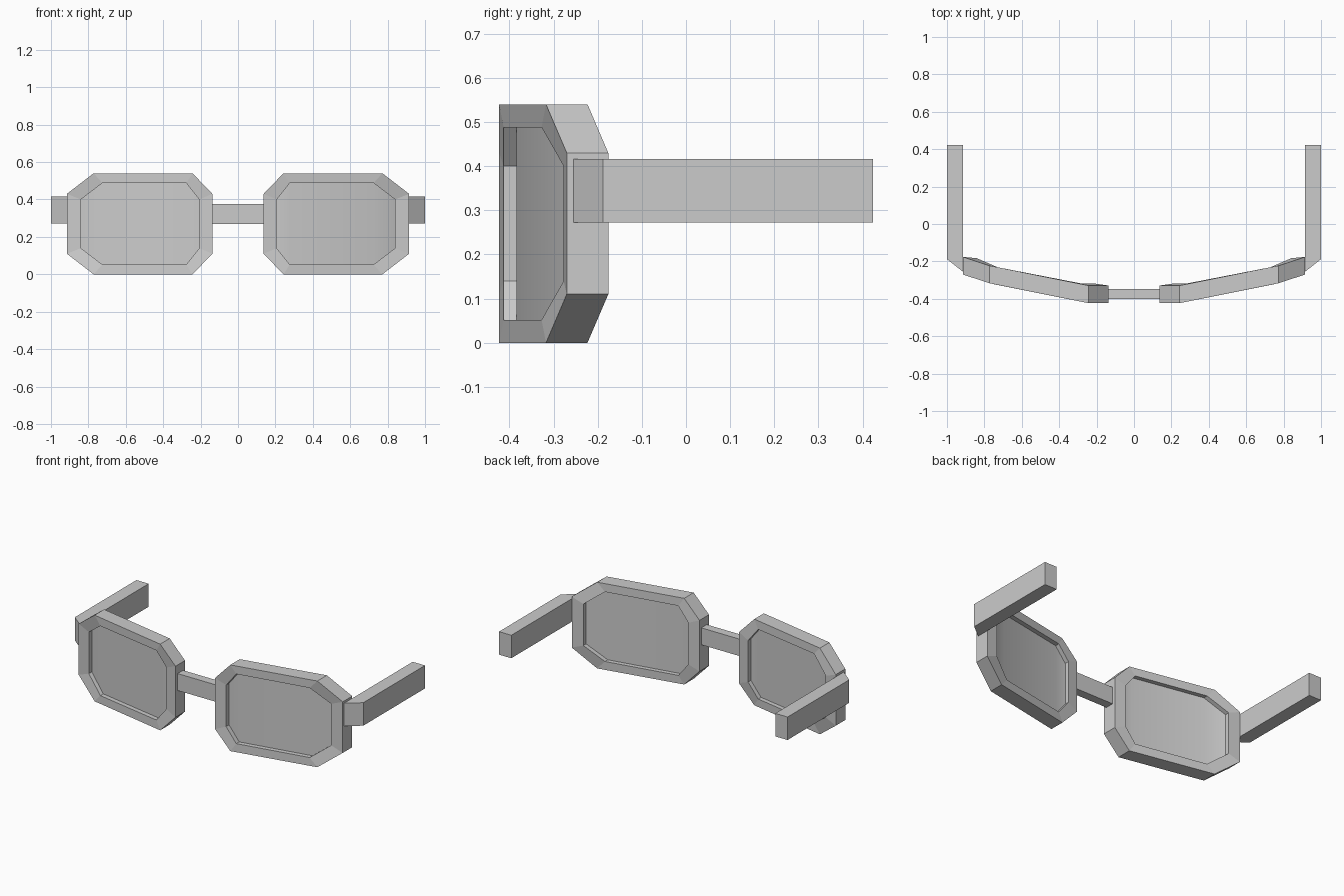
import bpy, bmesh

if "Cube" in bpy.data.objects:
    bpy.data.objects.remove(bpy.data.objects["Cube"])

# Half-height profile columns: (x, bottom z, top z, front y)
OUTER = [(0.137, 0.11, 0.43, -0.423), (0.243, 0.0, 0.54, -0.423),
         (0.772, 0.0, 0.54, -0.317), (0.915, 0.11, 0.43, -0.27)]
INNER = [(0.207, 0.14, 0.40, -0.413), (0.277, 0.052, 0.488, -0.413),
         (0.725, 0.052, 0.488, -0.327), (0.84, 0.14, 0.40, -0.277)]
DEPTH = 0.094


def finish(name, bm, mirror=True):
    bmesh.ops.recalc_face_normals(bm, faces=bm.faces)
    me = bpy.data.meshes.new(name)
    bm.to_mesh(me)
    bm.free()
    ob = bpy.data.objects.new(name, me)
    bpy.context.collection.objects.link(ob)
    if mirror:
        ob.modifiers.new("mirror", 'MIRROR').use_axis[0] = True
    return ob


def ring(bm, cols, dy):
    """Eight-sided loop: along the top, then back along the bottom."""
    pts = [(x, y + dy, t) for x, b, t, y in cols]
    pts += [(x, y + dy, b) for x, b, t, y in reversed(cols)]
    return [bm.verts.new(p) for p in pts]


def bridge(bm, a, b):
    n = len(a)
    for i in range(n):
        j = (i + 1) % n
        bm.faces.new((a[i], a[j], b[j], b[i]))


# Lens rims
bm = bmesh.new()
loops = [ring(bm, OUTER, 0), ring(bm, INNER, 0),
         ring(bm, INNER, DEPTH), ring(bm, OUTER, DEPTH)]
for i in range(4):
    bridge(bm, loops[i], loops[(i + 1) % 4])
finish("lens_rims", bm)

# Lenses recessed inside the rims
bm = bmesh.new()
front, back = ring(bm, INNER, 0.029), ring(bm, INNER, 0.066)
bridge(bm, front, back)
for r in (front, back):
    for i in range(3):
        bm.faces.new((r[i], r[i + 1], r[6 - i], r[7 - i]))
lens = finish("lenses", bm)
bpy.context.view_layer.objects.active = lens
lens.select_set(True)
bpy.ops.object.shade_smooth_by_angle(angle=0.6)


def prism(name, outline, z0, z1, mirror):
    """Extrude a plan outline between two heights."""
    bm = bmesh.new()
    lo = [bm.verts.new((x, y, z0)) for x, y in outline]
    hi = [bm.verts.new((x, y, z1)) for x, y in outline]
    bm.faces.new(lo)
    bm.faces.new(hi)
    bridge(bm, lo, hi)
    return finish(name, bm, mirror)


# Nose bridge
prism("nose_bridge", [(-0.138, -0.402), (0.138, -0.402),
                      (0.138, -0.348), (-0.138, -0.348)], 0.27, 0.376, False)

# Temple arms with an angled hinge end
prism("temple_arms", [(0.915, -0.255), (1.0, -0.188),
                      (1.0, 0.423), (0.915, 0.423)], 0.272, 0.416, True)
